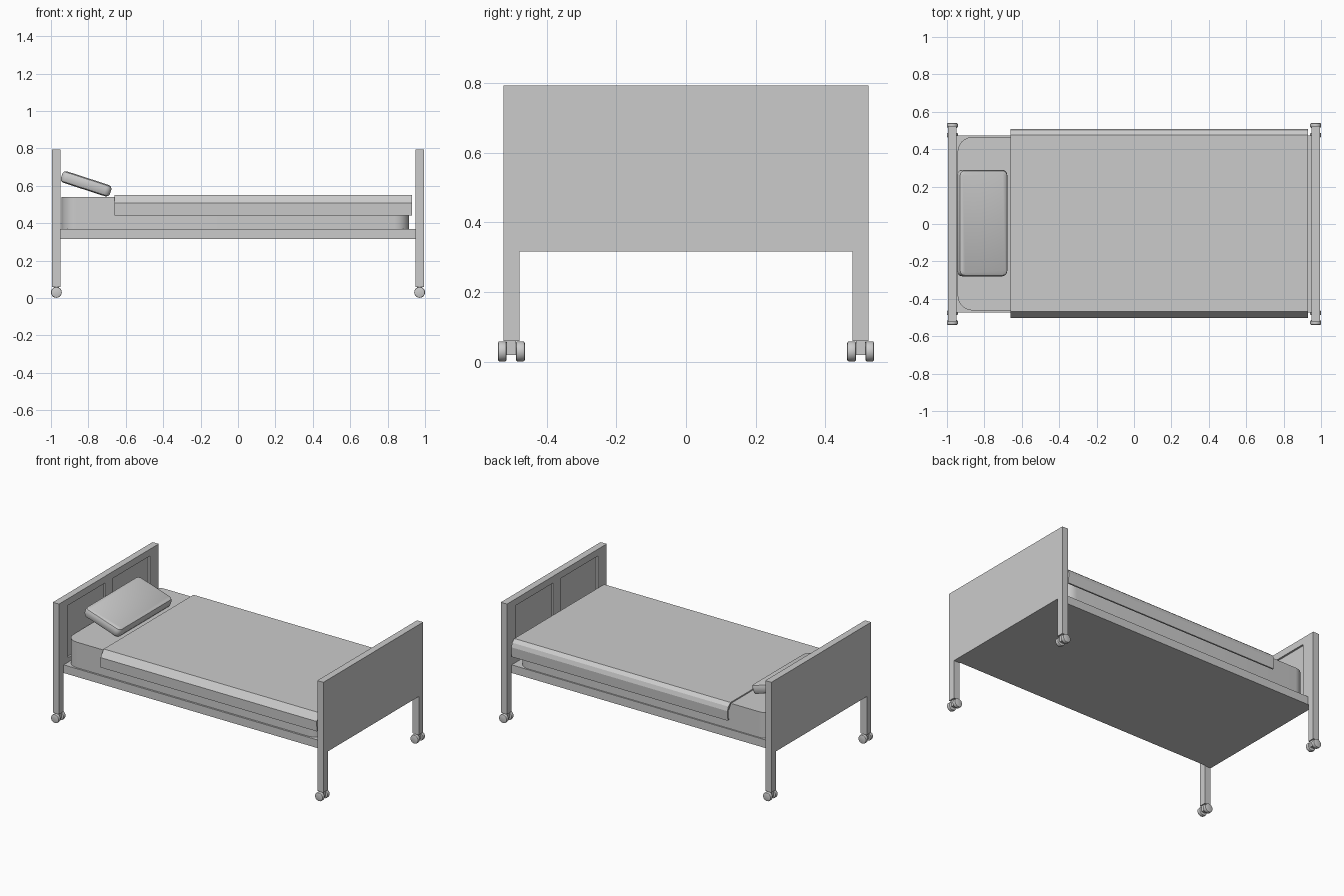
import bpy, bmesh, math
from mathutils import Matrix

if "Cube" in bpy.data.objects:
    bpy.data.objects.remove(bpy.data.objects["Cube"])


def finish(name, bm, smooth=False):
    bmesh.ops.recalc_face_normals(bm, faces=bm.faces)
    me = bpy.data.meshes.new(name)
    bm.to_mesh(me)
    bm.free()
    ob = bpy.data.objects.new(name, me)
    bpy.context.collection.objects.link(ob)
    if smooth:
        bpy.context.view_layer.objects.active = ob
        ob.select_set(True)
        bpy.ops.object.shade_smooth_by_angle(angle=math.radians(35))
        ob.select_set(False)
    return ob


def add_box(bm, x0, x1, y0, y1, z0, z1):
    m = Matrix.Translation(((x0 + x1) / 2, (y0 + y1) / 2, (z0 + z1) / 2)) \
        @ Matrix.Diagonal((x1 - x0, y1 - y0, z1 - z0, 1))
    return bmesh.ops.create_cube(bm, size=1, matrix=m)["verts"]


def extrude_yz(name, pts, x0, x1):
    bm = bmesh.new()
    face = bm.faces.new([bm.verts.new((x0, y, z)) for y, z in pts])
    ext = bmesh.ops.extrude_face_region(bm, geom=[face])
    moved = [v for v in ext["geom"] if isinstance(v, bmesh.types.BMVert)]
    bmesh.ops.translate(bm, verts=moved, vec=(x1 - x0, 0, 0))
    return finish(name, bm)


def mirror(ob, x, y):
    md = ob.modifiers.new("Mirror", "MIRROR")
    md.use_axis = (x, y, False)
    md.use_clip = False
    md.use_mirror_merge = False


# Head and foot boards: one outline with legs, recessed panels on the inner face
board = extrude_yz("end_boards", [
    (-0.524, 0.06), (-0.478, 0.06), (-0.478, 0.316), (0.478, 0.316),
    (0.478, 0.06), (0.524, 0.06), (0.524, 0.793), (-0.524, 0.793)], -0.995, -0.95)
bm = bmesh.new()
for s in (-1, 1):
    a, b = sorted((s * 0.04, s * 0.43))
    add_box(bm, -0.962, -0.90, a, b, 0.40, 0.748)
cutter = finish("panel_cutter", bm)
cutter.hide_render = True
cutter.hide_viewport = True
cut = board.modifiers.new("Panels", "BOOLEAN")
cut.operation = "DIFFERENCE"
cut.solver = "EXACT"
cut.object = cutter
mirror(board, True, False)

# Twin caster wheels
bm = bmesh.new()
for y in (0.475, 0.527):
    m = Matrix.Translation((-0.971, y, 0.03)) @ Matrix.Rotation(math.pi / 2, 4, "X")
    bmesh.ops.create_cone(bm, cap_ends=True, segments=20, radius1=0.029,
                          radius2=0.029, depth=0.025, matrix=m)
rims = [e for e in bm.edges if any(len(f.verts) > 4 for f in e.link_faces)]
bmesh.ops.bevel(bm, geom=rims, offset=0.005, segments=2, profile=0.5, affect="EDGES")
mirror(finish("caster_wheels", bm, True), True, True)

# Caster stems between the wheels
bm = bmesh.new()
add_box(bm, -0.985, -0.957, 0.487, 0.515, 0.02, 0.06)
mirror(finish("caster_stems", bm), True, True)

# Bed base
bm = bmesh.new()
add_box(bm, -0.95, 0.95, -0.474, 0.474, 0.316, 0.37)
finish("bed_base", bm)

# Mattress with rounded vertical corners
bm = bmesh.new()
add_box(bm, -0.943, 0.915, -0.462, 0.465, 0.37, 0.54)
uprights = [e for e in bm.edges if abs(e.verts[0].co.z - e.verts[1].co.z) > 0.1]
bmesh.ops.bevel(bm, geom=uprights, offset=0.08, segments=8, profile=0.5, affect="EDGES")
finish("mattress", bm, True)

# Blanket: thin sheet folded over both long sides
outer = [(-0.50, 0.44), (-0.502, 0.507), (-0.468, 0.551),
         (0.475, 0.551), (0.498, 0.532), (0.507, 0.505), (0.503, 0.44)]
inner = [(0.493, 0.44), (0.496, 0.504), (0.471, 0.543),
         (-0.464, 0.543), (-0.492, 0.504), (-0.49, 0.44)]
extrude_yz("blanket", outer + inner, -0.66, 0.93)

# Pillow leaning up toward the headboard
bm = bmesh.new()
add_box(bm, -0.138, 0.138, -0.285, 0.285, -0.032, 0.032)
uprights = [e for e in bm.edges if abs(e.verts[0].co.z - e.verts[1].co.z) > 0.01]
bmesh.ops.bevel(bm, geom=uprights, offset=0.03, segments=3, profile=0.5, affect="EDGES")
rims = [e for e in bm.edges if abs(e.verts[0].co.z - e.verts[1].co.z) < 0.001]
bmesh.ops.bevel(bm, geom=rims, offset=0.02, segments=2, profile=0.5, affect="EDGES")
pillow = finish("pillow", bm, True)
pillow.location = (-0.812, 0.005, 0.61)
pillow.rotation_euler = (0, math.radians(18), 0)
